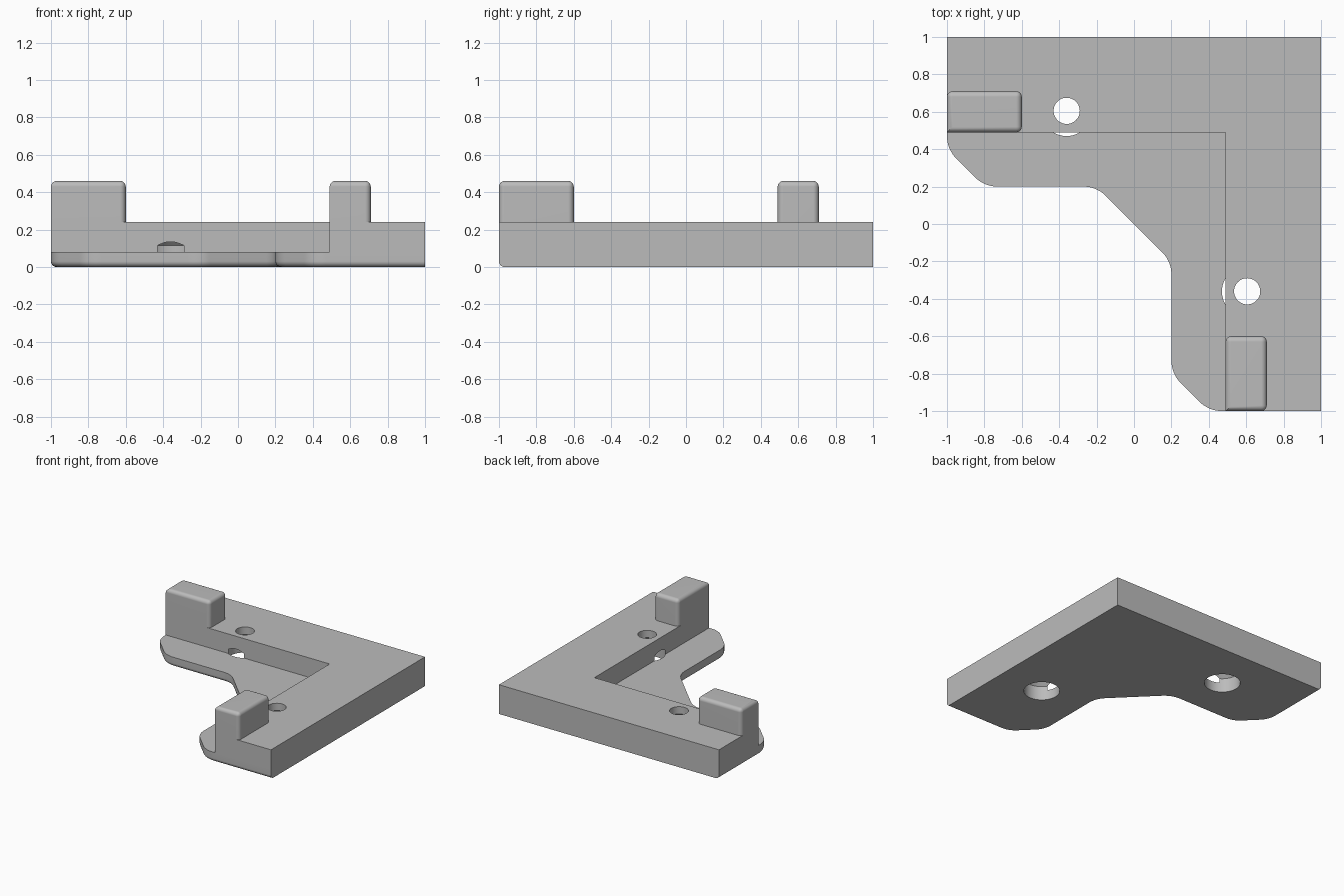
import bpy, bmesh, math
from mathutils import Vector

cube = bpy.data.objects.get("Cube")
if cube:
    bpy.data.objects.remove(cube, do_unlink=True)

grey = bpy.data.materials.new("plain grey")
grey.use_nodes = True
colour = (0.5, 0.5, 0.5, 1)
grey.diffuse_color = colour
grey.node_tree.nodes["Principled BSDF"].inputs["Base Color"].default_value = colour


def finish(bm, name):
    bmesh.ops.recalc_face_normals(bm, faces=bm.faces)
    mesh = bpy.data.meshes.new(name)
    bm.to_mesh(mesh)
    bm.free()
    mesh.materials.append(grey)
    obj = bpy.data.objects.new(name, mesh)
    bpy.context.collection.objects.link(obj)
    return obj


def prism(points, z0, z1):
    bm = bmesh.new()
    low = [bm.verts.new((x, y, z0)) for x, y in points]
    high = [bm.verts.new((x, y, z1)) for x, y in points]
    bm.faces.new(low[::-1])
    bm.faces.new(high)
    for i in range(len(low)):
        bm.faces.new((low[i - 1], low[i], high[i], high[i - 1]))
    bmesh.ops.recalc_face_normals(bm, faces=bm.faces)
    return bm


def bevel(bm, test, width, segments):
    edges = [e for e in bm.edges if test(*[v.co for v in e.verts])]
    bmesh.ops.bevel(bm, geom=edges, offset=width, offset_type='OFFSET',
                    segments=segments, profile=0.5, affect='EDGES')


def rounded(points, reach, steps=8):
    """Replace each soft corner by an arc whose tangent length is reach."""
    out = []
    for i, (x, y, soft) in enumerate(points):
        p = Vector((x, y))
        if not soft:
            out.append(p)
            continue
        a = (Vector(points[i - 1][:2]) - p).normalized()
        b = (Vector(points[(i + 1) % len(points)][:2]) - p).normalized()
        centre = p + (a + b).normalized() * reach / math.cos(a.angle(b) / 2)
        start, end = p + a * reach - centre, p + b * reach - centre
        for k in range(steps + 1):
            out.append(centre + start.lerp(end, k / steps).normalized() * start.length)
    return out


def combine(target, other, operation):
    mod = target.modifiers.new("join", 'BOOLEAN')
    mod.operation, mod.object, mod.solver = operation, other, 'EXACT'
    bpy.context.view_layer.objects.active = target
    bpy.ops.object.modifier_apply(modifier=mod.name)
    bpy.data.objects.remove(other, do_unlink=True)


def mirrored(x, y):
    """Reflect across the bracket's diagonal."""
    return y, x


# Base plate with soft chamfers and a rounded lower rim on its inner sides
arm = [(-1, 0.4), (-0.8, 0.2), (-0.2, 0.2)]
other_arm = [mirrored(*p) for p in reversed(arm)]
outline = [(-1, 1, 0)] + [(x, y, 1) for x, y in arm + other_arm] + [(1, -1, 0), (1, 1, 0)]
bm = prism(rounded(outline, 0.07), 0, 0.08)


def lower_rim(a, b):
    mid = (a + b) / 2
    return a.z + b.z < 0.001 and mid.x < 0.99 and mid.y < 0.99


bevel(bm, lower_rim, 0.03, 4)
bracket = finish(bm, "corner_bracket")

# Raised L-shaped rail
rail = [(-1, 1), (-1, 0.49), (0.49, 0.49), (0.49, -1), (1, -1), (1, 1)]
combine(bracket, finish(prism(rail, 0.08, 0.24), "rail"), 'UNION')

# One post at the end of each arm, rounded except at the outer inside corner
for flip in (False, True):
    corners = [(-1, 0.49), (-0.6, 0.49), (-0.6, 0.71), (-1, 0.71)]
    if flip:
        corners = [mirrored(*p) for p in corners]
    sharp = Vector(corners[0])
    bm = prism(corners, 0.24, 0.46)

    def post_edge(a, b):
        upright = abs(a.z - b.z) > 0.1 and (a.xy - sharp).length > 0.01
        return upright or min(a.z, b.z) > 0.45

    bevel(bm, post_edge, 0.03, 5)
    combine(bracket, finish(bm, "post"), 'UNION')

# Countersunk screw holes, wide from below
sides = 64
profile = [(0.135, -0.05), (0.135, 0.115), (0.07, 0.18), (0.07, 0.3)]
for cx, cy in [(-0.36, 0.605), mirrored(-0.36, 0.605)]:
    bm = bmesh.new()
    rings = [[bm.verts.new((cx + r * math.cos(math.tau * k / sides),
                            cy + r * math.sin(math.tau * k / sides), z))
              for k in range(sides)] for r, z in profile]
    bm.faces.new(rings[0])
    bm.faces.new(rings[-1])
    for low, high in zip(rings, rings[1:]):
        for k in range(sides):
            n = (k + 1) % sides
            bm.faces.new((low[k], low[n], high[n], high[k]))
    combine(bracket, finish(bm, "hole_cutter"), 'DIFFERENCE')

# Smooth the fillets and holes, keep the flat faces flat and their edges crisp
bpy.ops.object.select_all(action='DESELECT')
bracket.select_set(True)
bpy.context.view_layer.objects.active = bracket
bpy.ops.object.shade_smooth_by_angle(angle=math.radians(30))
weighted = bracket.modifiers.new("flat face normals", 'WEIGHTED_NORMAL')
weighted.keep_sharp = True
